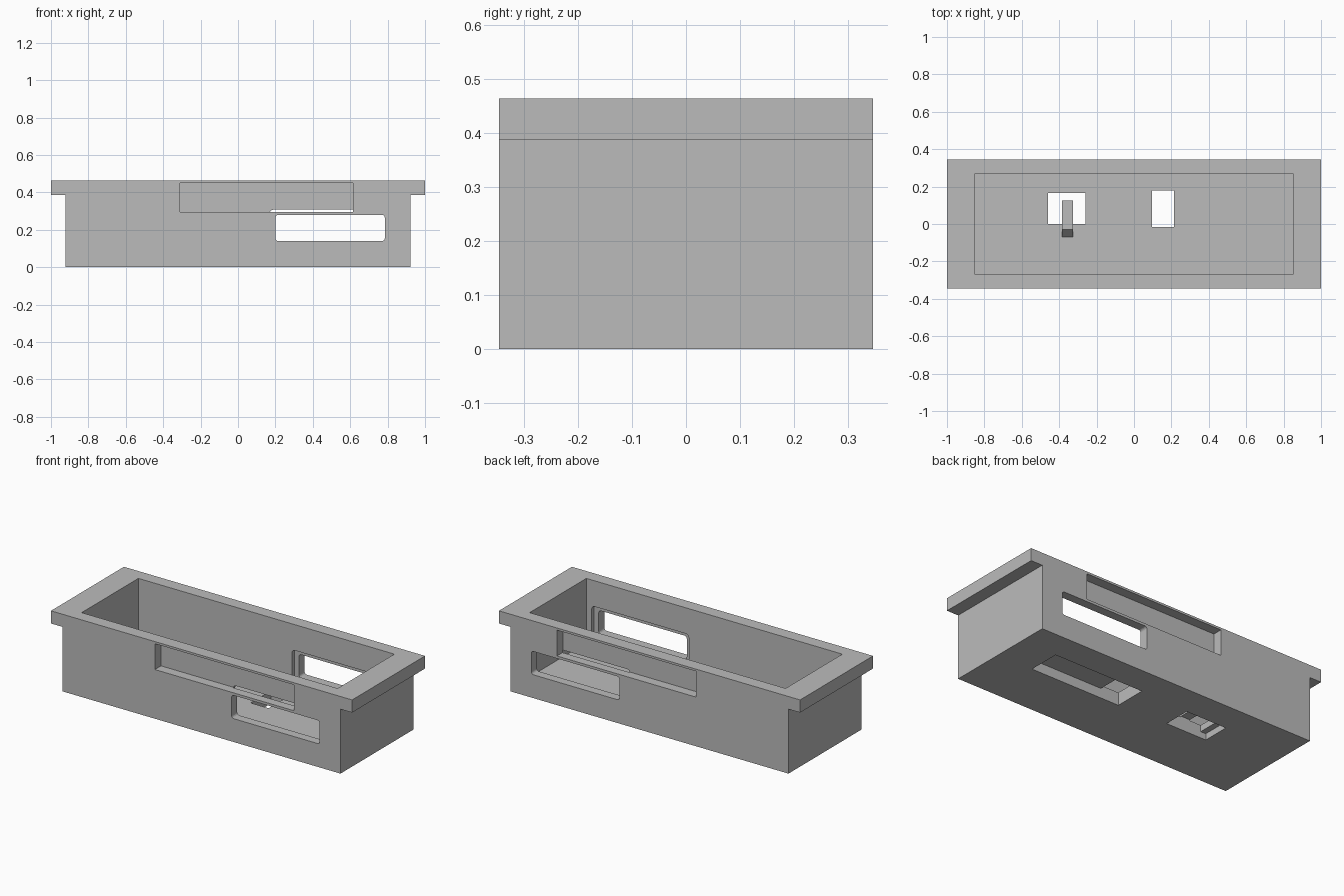
import bpy
import bmesh
from mathutils import Vector

default = bpy.data.objects.get("Cube")
if default:
    bpy.data.objects.remove(default, do_unlink=True)

grey = bpy.data.materials.new("plain_grey")
grey.use_nodes = True
colour = (0.5, 0.5, 0.5, 1)
grey.diffuse_color = colour
grey.node_tree.nodes["Principled BSDF"].inputs["Base Color"].default_value = colour


def add_mesh(name, bm):
    bmesh.ops.recalc_face_normals(bm, faces=bm.faces[:])
    mesh = bpy.data.meshes.new(name)
    bm.to_mesh(mesh)
    bm.free()
    obj = bpy.data.objects.new(name, mesh)
    bpy.context.collection.objects.link(obj)
    mesh.materials.append(grey)
    return obj


def prism(name, profile, axis, start, end):
    """Extrude a 2D outline along axis 0 (profile y, z) or 1 (profile x, z)."""
    bm = bmesh.new()
    points = []
    for a, b in profile:
        points.append((start, a, b) if axis == 0 else (a, start, b))
    face = bm.faces.new([bm.verts.new(p) for p in points])
    moved = bmesh.ops.extrude_face_region(bm, geom=[face])["geom"]
    shift = Vector((0, 0, 0))
    shift[axis] = end - start
    bmesh.ops.translate(bm, vec=shift, verts=[v for v in moved if isinstance(v, bmesh.types.BMVert)])
    return add_mesh(name, bm)


def box(name, xs, ys, zs, radius=0):
    """Box between limits; radius rounds the edges that run along y."""
    bm = bmesh.new()
    bmesh.ops.create_cube(bm, size=1)
    for v in bm.verts:
        v.co = [lim[0] if c < 0 else lim[1] for c, lim in zip(v.co, (xs, ys, zs))]
    if radius:
        edges = [e for e in bm.edges if abs(e.verts[0].co.y - e.verts[1].co.y) > 1e-4]
        bmesh.ops.bevel(bm, geom=edges, offset=radius, segments=4, profile=0.5, affect="EDGES")
    return add_mesh(name, bm)


def cut(target, cutter):
    mod = target.modifiers.new(cutter.name, "BOOLEAN")
    mod.operation = "DIFFERENCE"
    mod.solver = "EXACT"
    mod.object = cutter
    cutter.hide_render = True
    cutter.hide_set(True)
    cutter.display_type = "WIRE"
    cutters.append(cutter)


cutters = []
wall, floor_top, top = 0.077, 0.077, 0.463
depth = 0.346
inner = depth - wall

# Tray with overhanging end flanges
half = [(0.923, 0), (0.923, 0.387), (1, 0.387), (1, top)]
tray = prism("tray", half + [(-x, z) for x, z in reversed(half)], 1, -depth, depth)
cut(tray, box("cavity", (-0.85, 0.85), (-inner, inner), (floor_top, 1)))

# Matching openings in the front and back walls
for side, label in ((-1, "front"), (1, "back")):
    def span(a, b):
        return sorted((side * a, side * b))
    cut(tray, box(label + "_label_pocket", (-0.31, 0.615), span(depth - 0.058, 0.5), (0.295, 0.45)))
    cut(tray, box(label + "_window", (0.2, 0.785), span(0.2, 0.5), (0.14, 0.28), 0.015))
    cut(tray, box(label + "_window_recess", (0.17, 0.815), span(0.2, inner + 0.024), (0.11, 0.308), 0.02))

# Long underside channel and its opening through the floor
cut(tray, box("channel", (0.095, 0.69), (-0.016, 0.178), (-0.1, 0.058)))
cut(tray, box("channel_opening", (0.095, 0.215), (-0.016, 0.178), (-0.1, 0.2)))

# Stepped opening for the latch
cut(tray, box("latch_opening", (-0.46, -0.26), (0, 0.165), (-0.1, 0.2)))
cut(tray, box("latch_recess", (-0.495, -0.225), (0, 0.165), (-0.1, 0.038)))

# Apply the cuts
bpy.context.view_layer.update()
graph = bpy.context.evaluated_depsgraph_get()
result = bpy.data.meshes.new_from_object(tray.evaluated_get(graph))
tray.modifiers.clear()
tray.data = result
result.materials.clear()
result.materials.append(grey)
for poly in result.polygons:
    poly.material_index = 0
for cutter in cutters:
    bpy.data.objects.remove(cutter, do_unlink=True)

# Latch tongue reaching over the opening
outline = [(-0.075, 0.07), (-0.03, 0.122), (0.125, 0.122), (0.125, 0.082), (0, 0.082), (0, 0.07)]
prism("latch_tongue", outline, 0, -0.385, -0.325)
